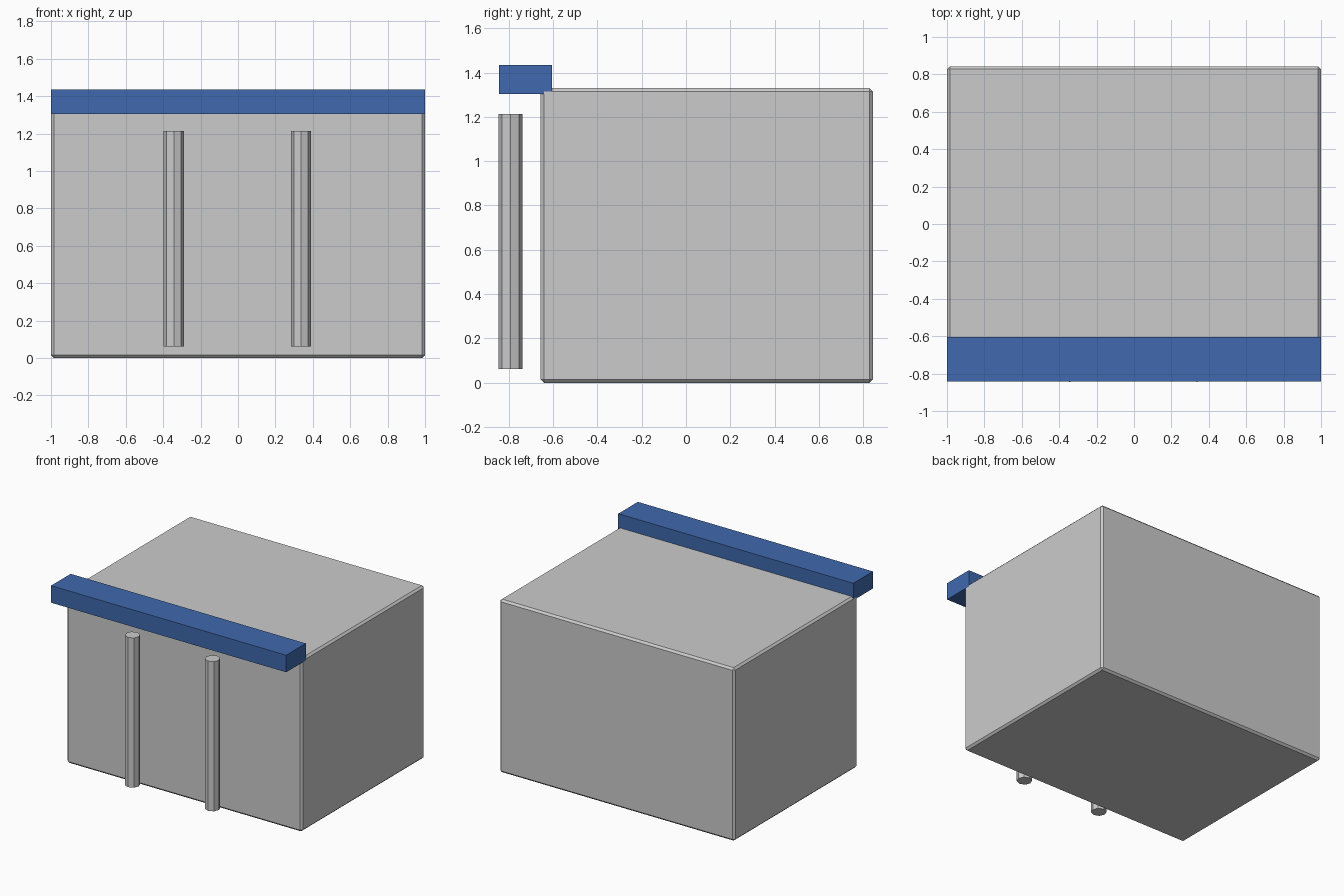
import bpy, math

if "Cube" in bpy.data.objects:
    bpy.data.objects.remove(bpy.data.objects["Cube"])


def box(name, lo, hi):
    # axis-aligned box between two corners
    bpy.ops.mesh.primitive_cube_add(size=1, location=[(a + b) / 2 for a, b in zip(lo, hi)])
    ob = bpy.context.object
    ob.name = name
    ob.scale = [b - a for a, b in zip(lo, hi)]
    bpy.ops.object.transform_apply(location=False, rotation=False, scale=True)
    return ob


# main block with chamfered edges
body = box("building_body", (-1, -0.656, 0), (1, 0.843, 1.33))
bevel = body.modifiers.new("chamfer", "BEVEL")
bevel.width = 0.015
bevel.segments = 1

# blue canopy along the front top edge
canopy = box("front_canopy", (-1, -0.843, 1.304), (1, -0.605, 1.435))
blue = bpy.data.materials.new("canopy_blue")
blue.diffuse_color = (0.05, 0.14, 0.42, 1)
blue.use_nodes = True
blue.node_tree.nodes["Principled BSDF"].inputs["Base Color"].default_value = blue.diffuse_color
canopy.data.materials.append(blue)

# eight-sided posts in front of the wall
bottom, top = 0.062, 1.213
for name, x in (("left_post", -0.343), ("right_post", 0.337)):
    bpy.ops.mesh.primitive_cylinder_add(vertices=8, radius=0.054, depth=top - bottom,
                                        location=(x, -0.791, (top + bottom) / 2))
    bpy.context.object.name = name
